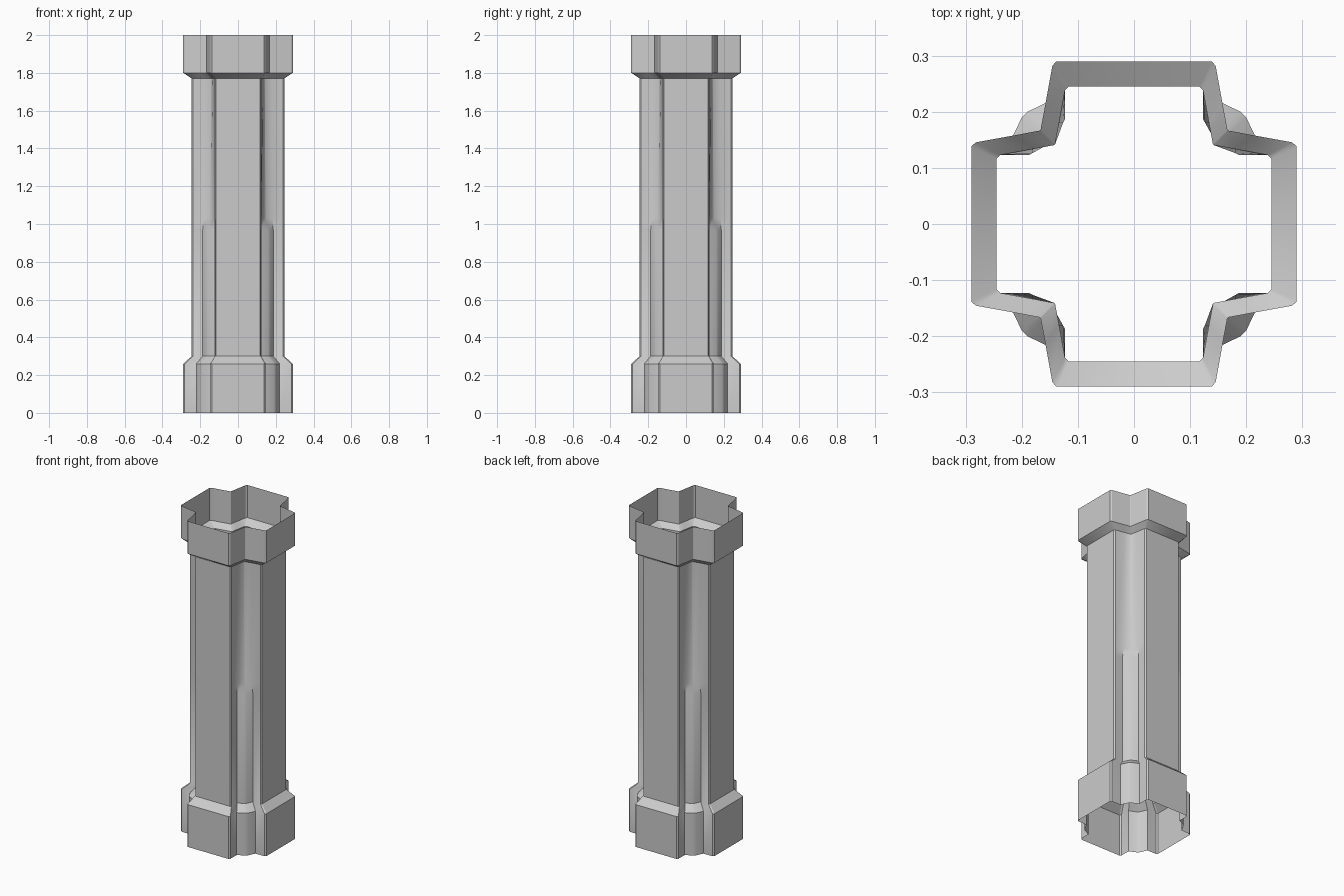
import bpy, bmesh, math

if "Cube" in bpy.data.objects:
    bpy.data.objects.remove(bpy.data.objects["Cube"])

# Half a corner of the cross-shaped outline: arm end, arm chamfer, arm side, notch point
PLAIN = [(0.138, 0.290), (0.1455, 0.282), (0.158, 0.213), (0.1665, 0.168)]
BLEND = [(0.138, 0.290), (0.1455, 0.282), (0.149, 0.215), (0.172, 0.174)]
RIDGED = [(0.138, 0.290), (0.1455, 0.282), (0.146, 0.221), (0.190, 0.200)]
SHAFT = 0.845

# Levels: height, half-corner outline, scale
LEVELS = [
    (0.00, RIDGED, 1.0),
    (0.26, RIDGED, 1.0),
    (0.30, RIDGED, SHAFT),
    (0.97, RIDGED, SHAFT),
    (1.03, BLEND, SHAFT),
    (1.77, PLAIN, SHAFT),
    (1.80, PLAIN, 1.0),
    (2.00, PLAIN, 1.0),
]


def outline(half, scale):
    """Mirror the half corner on the diagonal and turn it four times."""
    corner = half + [(y, x) for x, y in reversed(half)]
    points = []
    for k in range(4):
        c, s = round(math.cos(-k * math.pi / 2)), round(math.sin(-k * math.pi / 2))
        points += [((x * c - y * s) * scale, (x * s + y * c) * scale) for x, y in corner]
    return points


# Pillar shell, open at top and bottom
bm = bmesh.new()
rings = [[bm.verts.new((x, y, z)) for x, y in outline(half, sc)] for z, half, sc in LEVELS]
for low, high in zip(rings, rings[1:]):
    n = len(low)
    for i in range(n):
        j = (i + 1) % n
        bm.faces.new((low[j], low[i], high[i], high[j]))
mesh = bpy.data.meshes.new("pillar_shell")
bm.to_mesh(mesh)
bm.free()
pillar = bpy.data.objects.new("pillar_shell", mesh)
bpy.context.collection.objects.link(pillar)
bpy.context.view_layer.objects.active = pillar
pillar.select_set(True)
bpy.ops.object.shade_smooth_by_angle(angle=math.radians(30))
